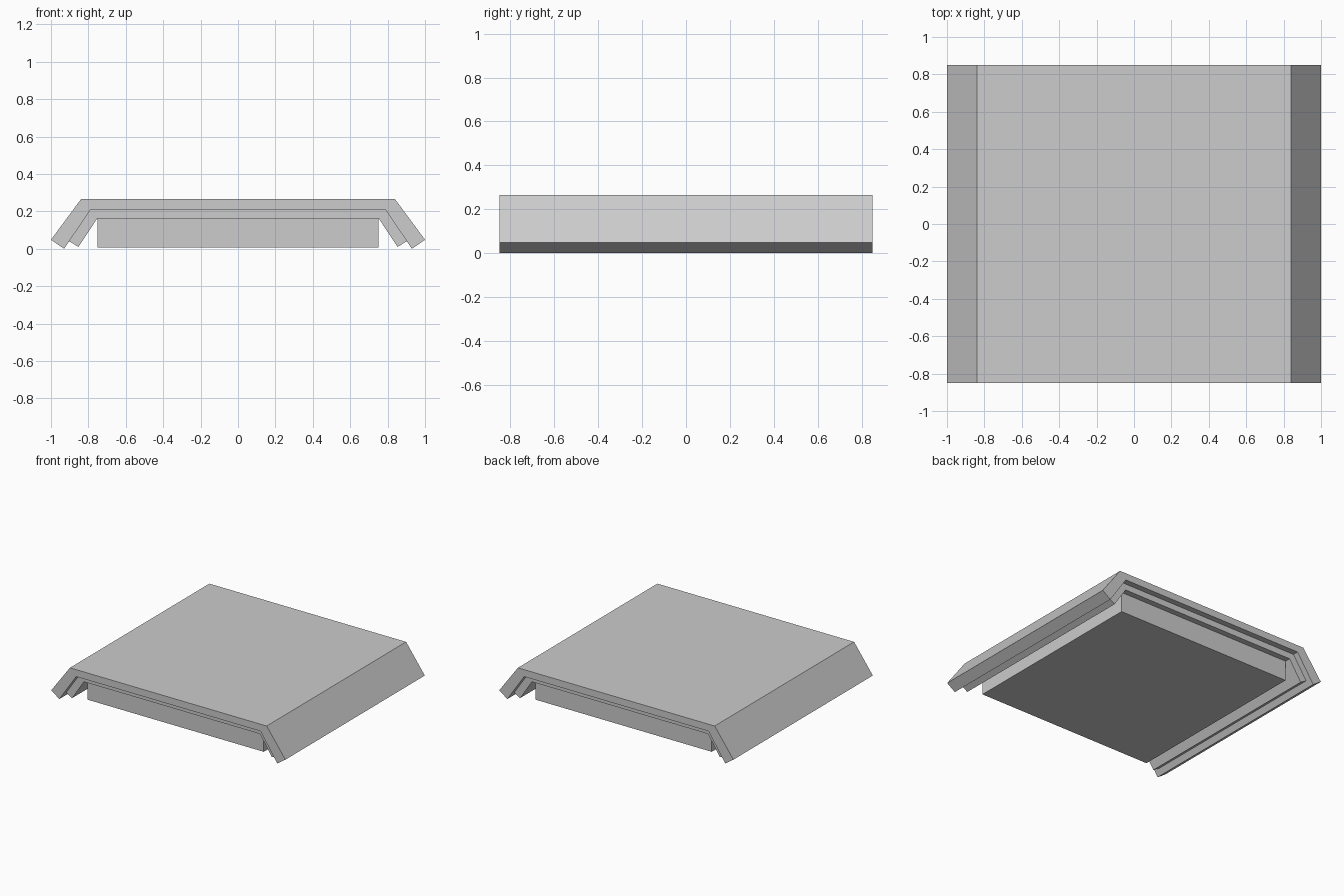
import bpy
import bmesh

default_cube = bpy.data.objects.get("Cube")
if default_cube:
    bpy.data.objects.remove(default_cube, do_unlink=True)

# Single plain grey finish
GREY = (0.604, 0.604, 0.604, 1.0)
grey = bpy.data.materials.new("light grey")
grey.use_nodes = True
grey.diffuse_color = GREY
grey.node_tree.nodes["Principled BSDF"].inputs["Base Color"].default_value = GREY


def extruded_part(name, half_profile, half_length):
    """Mirror a right-hand half profile (x, z) and extrude it along y."""
    outline = half_profile + [(-x, z) for x, z in reversed(half_profile)]
    bm = bmesh.new()
    face = bm.faces.new([bm.verts.new((x, -half_length, z)) for x, z in outline])
    moved = bmesh.ops.extrude_face_region(bm, geom=[face])["geom"]
    verts = [g for g in moved if isinstance(g, bmesh.types.BMVert)]
    bmesh.ops.translate(bm, verts=verts, vec=(0, 2 * half_length, 0))
    bmesh.ops.recalc_face_normals(bm, faces=bm.faces)
    mesh = bpy.data.meshes.new(name)
    bm.to_mesh(mesh)
    bm.free()
    mesh.materials.append(grey)
    obj = bpy.data.objects.new(name, mesh)
    bpy.context.scene.collection.objects.link(obj)
    return obj


# Outer cover with splayed sides
extruded_part("outer_cover", [(0.84, 0.265), (1.0, 0.048), (0.93, 0.0), (0.787, 0.211)], 0.85)

# Inner liner, set back from both ends
extruded_part("inner_liner", [(0.787, 0.211), (0.904, 0.041), (0.853, 0.01), (0.752, 0.163)], 0.805)

# Core slab hanging beneath the liner
extruded_part("core_slab", [(0.752, 0.163), (0.752, 0.008)], 0.76)
